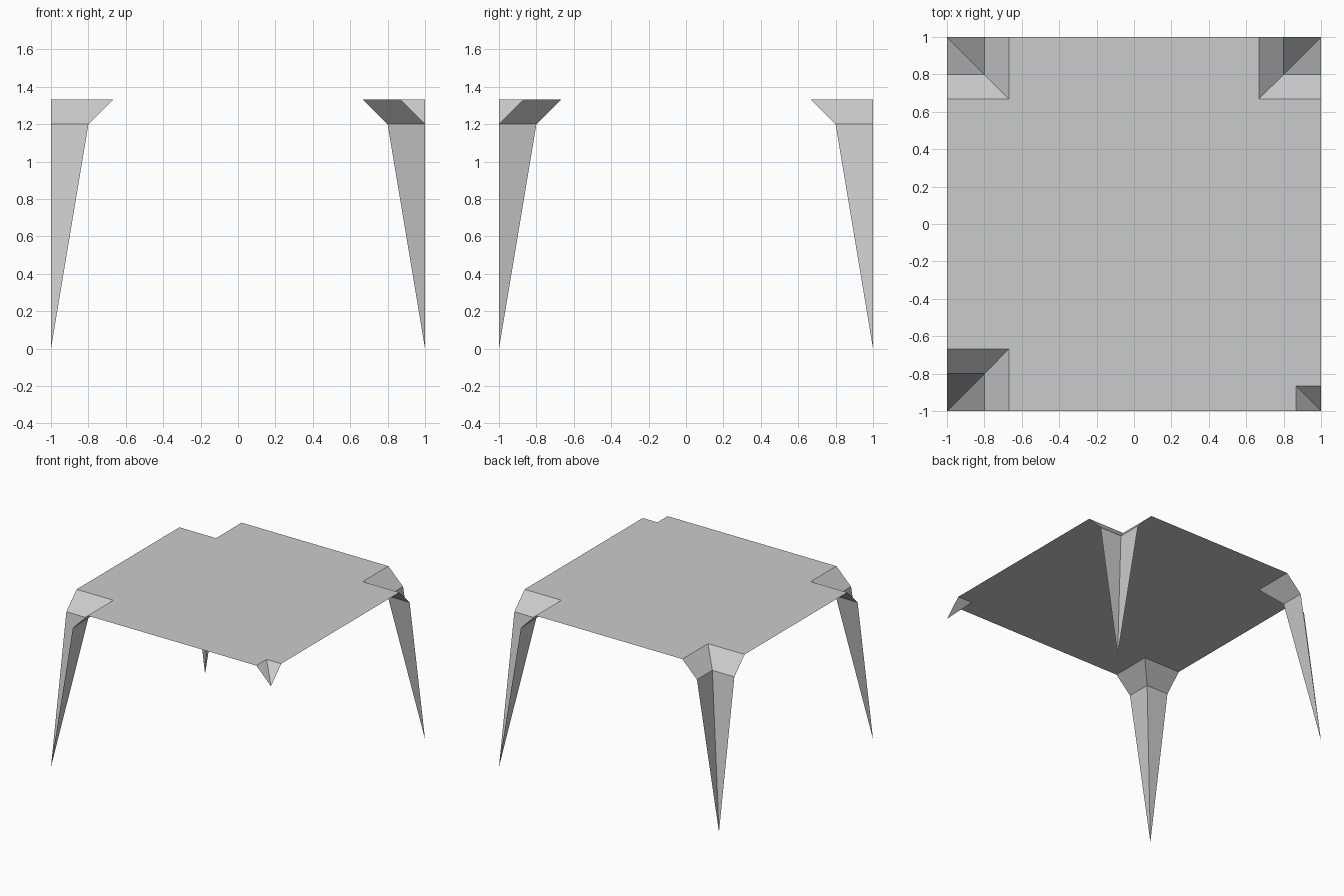
import bpy

if "Cube" in bpy.data.objects:
    bpy.data.objects.remove(bpy.data.objects["Cube"])

TOP = 1.333
grey = bpy.data.materials.new("light grey")
grey.diffuse_color = (0.6, 0.6, 0.6, 1)
grey.use_nodes = True
grey.node_tree.nodes["Principled BSDF"].inputs["Base Color"].default_value = grey.diffuse_color

# corner -> list of (inset from the corner, height), running from sheet to tip
LEG = [(0.333, TOP), (0.2, 1.2), (0.0, 0.0)]
STUB = [(0.133, TOP), (0.0, 1.2)]
CORNERS = [("front_left_leg", -1, -1, LEG), ("front_right_stub", 1, -1, STUB),
           ("back_right_leg", 1, 1, LEG), ("back_left_leg", -1, 1, LEG)]


def make(name, verts, faces):
    mesh = bpy.data.meshes.new(name)
    mesh.from_pydata(verts, [], faces)
    mesh.materials.append(grey)
    obj = bpy.data.objects.new(name, mesh)
    bpy.context.collection.objects.link(obj)
    return obj


def ring(sx, sy, inset, z):
    """Three points of an angle profile, counter-clockwise along the outline."""
    a, b, c = (sx, sy * (1 - inset), z), (sx * (1 - inset), sy * (1 - inset), z), (sx * (1 - inset), sy, z)
    return [a, b, c] if sx * sy > 0 else [c, b, a]


# flat sheet with a square notch at each corner
outline = [p for _, sx, sy, prof in CORNERS for p in ring(sx, sy, *prof[0])]
make("top_sheet", outline, [list(range(len(outline)))])

# open, angle-shaped legs that taper to a point at the corner
for name, sx, sy, prof in CORNERS:
    verts, faces = [], []
    for inset, z in prof[:-1]:
        verts += ring(sx, sy, inset, z)
    tip = len(verts)
    verts.append((sx, sy, prof[-1][1]))
    for k in range(0, tip, 3):
        for i in (k, k + 1):
            if k + 3 < tip:
                faces.append((i + 1, i, i + 3, i + 4))
            else:
                faces.append((i + 1, i, tip))
    make(name, verts, faces)
